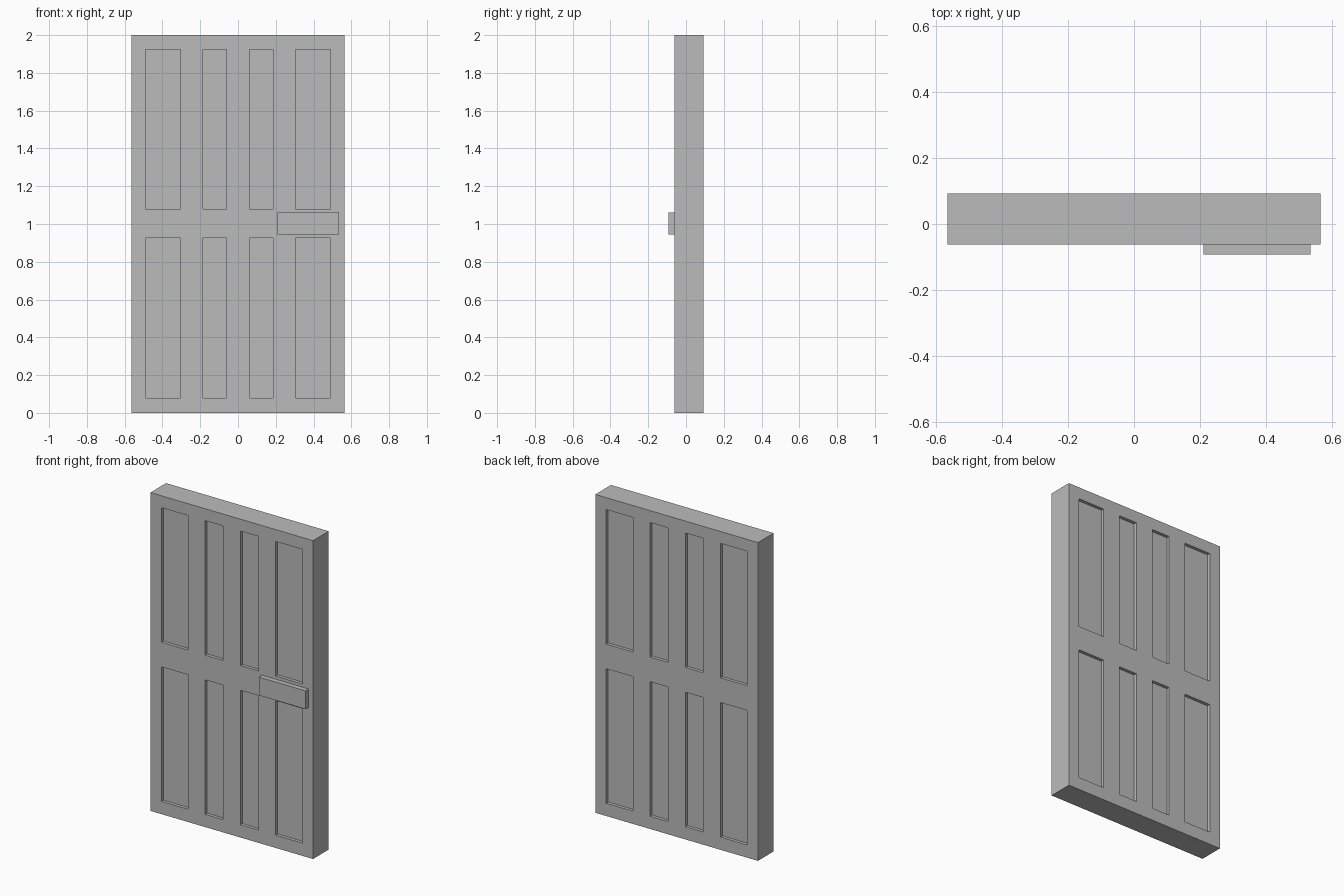
import bpy
import bmesh
from mathutils import Vector

default_cube = bpy.data.objects.get("Cube")
if default_cube:
    bpy.data.objects.remove(default_cube, do_unlink=True)

WIDTH, HEIGHT = 1.13, 2.0
FRONT, BACK = -0.062, 0.093
RECESS = 0.02
COLUMNS = [(-0.49, -0.305), (-0.185, -0.06), (0.06, 0.185), (0.305, 0.49)]
ROWS = [(0.08, 0.925), (1.08, 1.925)]


def make_material(name, value):
    mat = bpy.data.materials.new(name)
    mat.use_nodes = True
    colour = (value, value, value, 1)
    mat.diffuse_color = colour
    mat.node_tree.nodes["Principled BSDF"].inputs["Base Color"].default_value = colour
    return mat


def box(bm, low, high):
    low, high = Vector(low), Vector(high)
    verts = bmesh.ops.create_cube(bm, size=1)["verts"]
    for v in verts:
        v.co = (low + high) / 2 + v.co * (high - low)


def finish(name, bm, mat):
    bmesh.ops.recalc_face_normals(bm, faces=bm.faces[:])
    mesh = bpy.data.meshes.new(name)
    bm.to_mesh(mesh)
    bm.free()
    mesh.materials.append(mat)
    bpy.context.collection.objects.link(bpy.data.objects.new(name, mesh))


def cut(bm, point, normal):
    bmesh.ops.bisect_plane(bm, geom=bm.verts[:] + bm.edges[:] + bm.faces[:],
                           plane_co=point, plane_no=normal)


def is_panel(face):
    c = face.calc_center_median()
    return (abs(face.normal.y) > 0.9
            and any(a < c.x < b for a, b in COLUMNS)
            and any(a < c.z < b for a, b in ROWS))


grey = make_material("grey", 0.5)

# Door slab, scored along the panel borders
door = bmesh.new()
box(door, (-WIDTH / 2, FRONT, 0), (WIDTH / 2, BACK, HEIGHT))
for pair in COLUMNS:
    for x in pair:
        cut(door, (x, 0, 0), (1, 0, 0))
for pair in ROWS:
    for z in pair:
        cut(door, (0, 0, z), (0, 0, 1))

# Sunken panels on both sides
door.normal_update()
for face in [f for f in door.faces if is_panel(f)]:
    inward = -face.normal * RECESS
    extruded = bmesh.ops.extrude_face_region(door, geom=[face])["geom"]
    moved = [g for g in extruded if isinstance(g, bmesh.types.BMVert)]
    bmesh.ops.translate(door, verts=moved, vec=inward)
    if face.is_valid:
        door.faces.remove(face)
finish("door_slab", door, grey)

# Handle plate on the front
handle = bmesh.new()
box(handle, (0.21, -0.093, 0.945), (0.535, FRONT, 1.06))
finish("door_handle", handle, grey)
